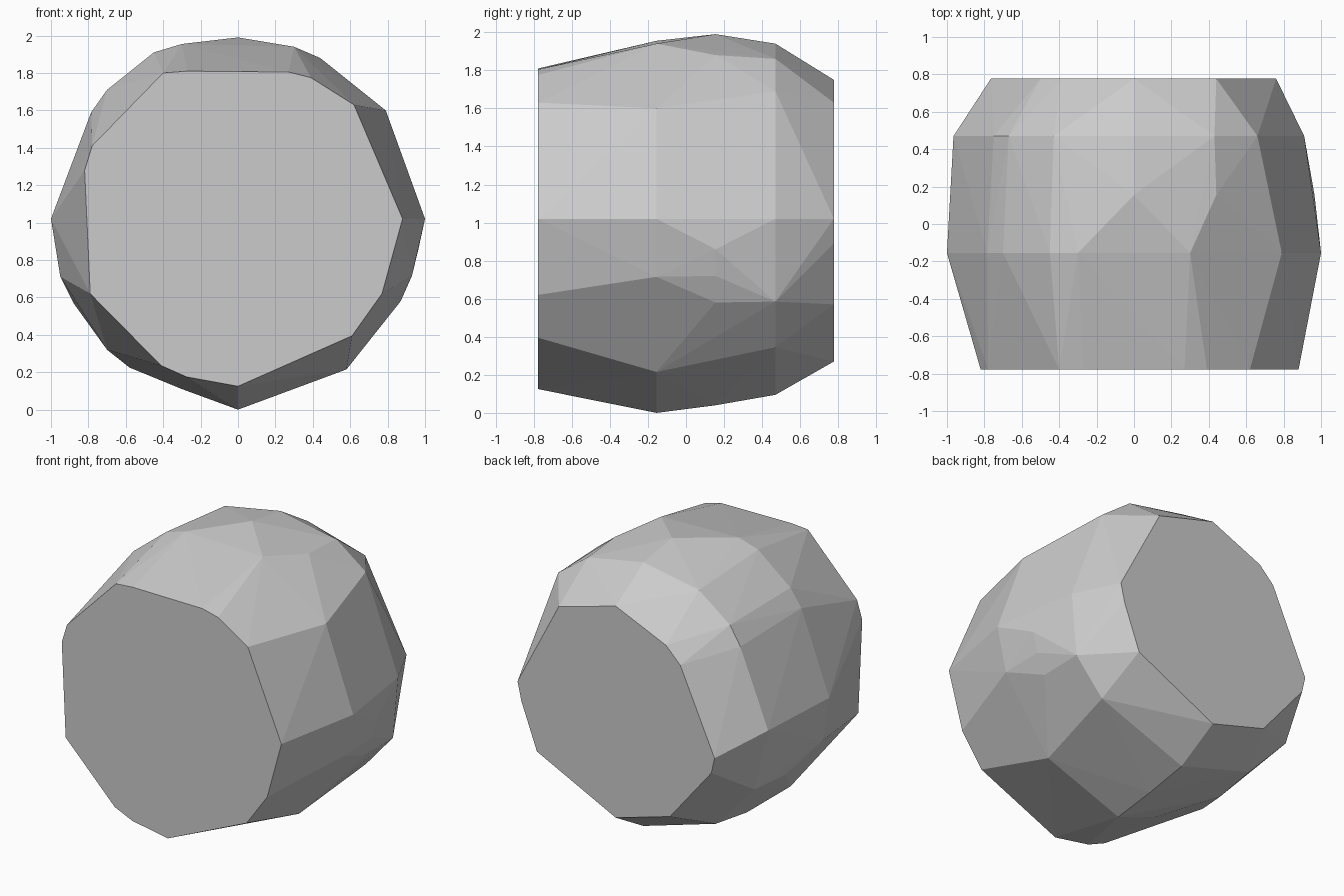
import bpy, bmesh

# Cross-sections of the faceted barrel: depth y -> (x, z) corner points
sections = {
    -0.777: [(0, .125), (.61, .395), (.77, .62), (.88, 1.02), (.62, 1.63), (.39, 1.775),
             (.27, 1.805), (-.27, 1.81), (-.40, 1.80), (-.78, 1.41), (-.82, 1.28),
             (-.79, .62), (-.41, .235), (-.275, .175)],
    -0.155: [(0, 0), (.58, .215), (.93, .715), (1, 1.02), (.79, 1.6), (.30, 1.94),
             (-.30, 1.955), (-.45, 1.91), (-.70, 1.71), (-.785, 1.59), (-1, 1.02),
             (-.95, .71), (-.70, .32), (-.30, .11)],
    0.155: [(0, 1.99), (.44, 1.88), (.68, 1.68), (.965, .86), (.93, .72), (.87, .58),
            (.66, .33), (0, .04), (-.58, .225), (-.88, .57)],
    0.47: [(0, 1.94), (.43, 1.86), (.66, 1.69), (.91, 1.02), (.87, .585), (.66, .345),
           (0, .095), (-.56, .26), (-.86, .58), (-.965, 1.02), (-.75, 1.55),
           (-.67, 1.68), (-.43, 1.86)],
    0.777: [(0, 1.75), (.44, 1.63), (.76, 1.02), (.73, .89), (.61, .57), (0, .27),
            (-.42, .39), (-.74, .78), (-.765, .89), (-.50, 1.47), (-.39, 1.58)],
}

# Faceted barrel body: skin the sections with a convex hull
bm = bmesh.new()
for y, ring in sections.items():
    for x, z in ring:
        bm.verts.new((x, y, z))
hull = bmesh.ops.convex_hull(bm, input=bm.verts[:])
loose = [v for v in bm.verts if not v.link_faces]
bmesh.ops.delete(bm, geom=loose, context='VERTS')

# Merge the flat end caps into single faces
bmesh.ops.dissolve_limit(bm, angle_limit=0.015, verts=bm.verts[:], edges=bm.edges[:])
bmesh.ops.recalc_face_normals(bm, faces=bm.faces[:])

mesh = bpy.data.meshes.new("faceted_barrel")
bm.to_mesh(mesh)
bm.free()
body = bpy.data.objects.new("faceted_barrel", mesh)
bpy.context.collection.objects.link(body)
